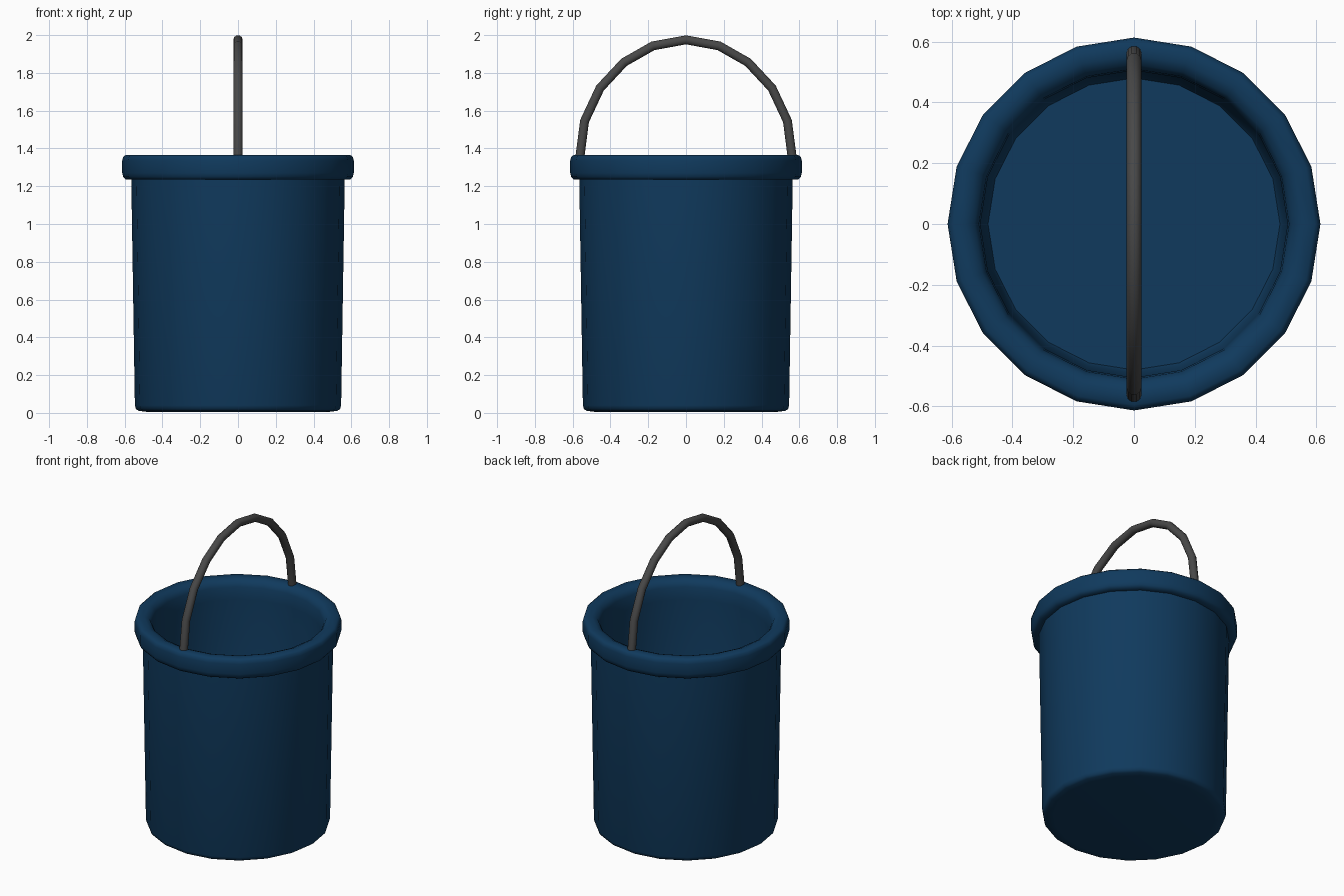
import bpy, bmesh, math
from mathutils import Vector

if "Cube" in bpy.data.objects:
    bpy.data.objects.remove(bpy.data.objects["Cube"])

def material(name, rgb):
    m = bpy.data.materials.new(name)
    m.diffuse_color = (*rgb, 1)
    m.use_nodes = True
    m.node_tree.nodes["Principled BSDF"].inputs["Base Color"].default_value = m.diffuse_color
    return m

def finish(name, bm, mat, angle):
    bmesh.ops.recalc_face_normals(bm, faces=bm.faces)
    me = bpy.data.meshes.new(name)
    bm.to_mesh(me)
    bm.free()
    ob = bpy.data.objects.new(name, me)
    bpy.context.collection.objects.link(ob)
    me.materials.append(mat)
    bpy.ops.object.select_all(action='DESELECT')
    ob.select_set(True)
    bpy.context.view_layer.objects.active = ob
    bpy.ops.object.shade_smooth_by_angle(angle=math.radians(angle))
    return ob

def skin(bm, rings, close_ends=True):
    n = len(rings[0])
    for a, b in zip(rings, rings[1:]):
        for i in range(n):
            j = (i + 1) % n
            bm.faces.new((a[i], a[j], b[j], b[i]))
    if close_ends:
        bm.faces.new(rings[0])
        bm.faces.new(rings[-1])

blue = material("dark blue plastic", (0.005, 0.042, 0.11))
grey = material("dark grey metal", (0.065, 0.065, 0.065))

# Bucket: outer wall, thick rim, inner wall and floor as one lathe profile
SIDES = 20
profile = [(0.48, 0.005), (0.525, 0.011), (0.54, 0.02), (0.546, 0.04),
           (0.565, 1.235), (0.595, 1.235), (0.608, 1.25),
           (0.613, 1.27), (0.613, 1.335), (0.608, 1.355), (0.595, 1.365),
           (0.555, 1.365), (0.525, 1.352), (0.51, 1.32), (0.505, 1.24),
           (0.49, 0.08), (0.48, 0.06)]
bm = bmesh.new()
rings = [[bm.verts.new((r * math.cos(2 * math.pi * i / SIDES),
                        r * math.sin(2 * math.pi * i / SIDES), z))
          for i in range(SIDES)] for r, z in profile]
skin(bm, rings)
finish("bucket", bm, blue, 50)

# Handle: round tube swept along a faceted arch over the bucket
half = [(0.565, 1.33), (0.537, 1.545), (0.455, 1.72), (0.328, 1.856), (0.175, 1.943)]
path = [Vector((0, -y, z)) for y, z in half] + [Vector((0, 0, 1.975))]
path += [Vector((0, y, z)) for y, z in reversed(half)]
bm = bmesh.new()
rings = []
for k, p in enumerate(path):
    t = (path[min(k + 1, len(path) - 1)] - path[max(k - 1, 0)]).normalized()
    side = Vector((1, 0, 0))
    up = side.cross(t)
    rings.append([bm.verts.new(p + 0.025 * (side * math.cos(a) + up * math.sin(a)))
                  for a in (2 * math.pi * i / 10 for i in range(10))])
skin(bm, rings)
finish("handle", bm, grey, 40)
